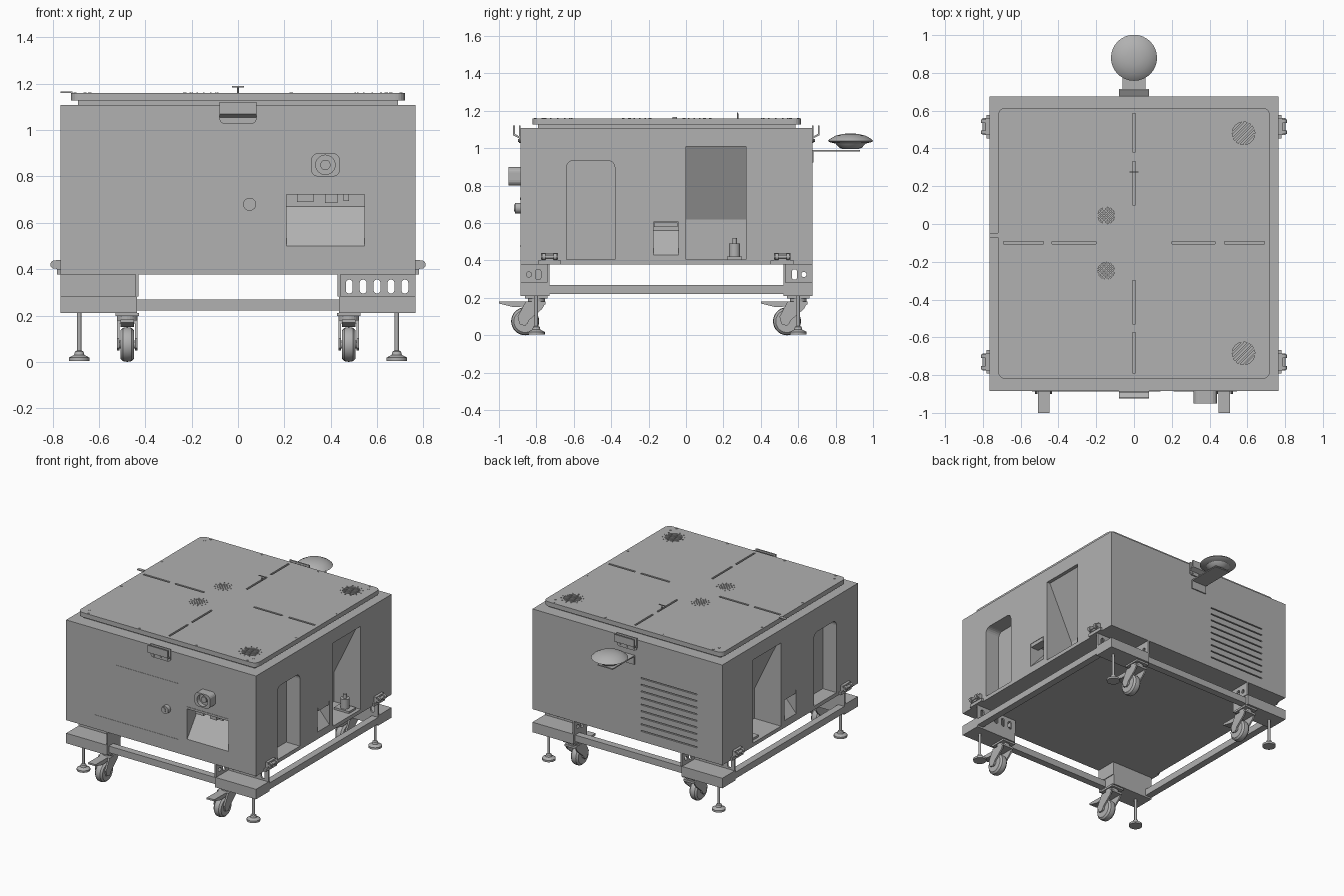
import bpy, bmesh, math
from mathutils import Matrix, Vector

if "Cube" in bpy.data.objects:
    bpy.data.objects.remove(bpy.data.objects["Cube"], do_unlink=True)

GREY = (0.44, 0.44, 0.44, 1)
mat = bpy.data.materials.new("machine_grey")
mat.use_nodes = True
mat.diffuse_color = GREY
mat.node_tree.nodes["Principled BSDF"].inputs["Base Color"].default_value = GREY

AXES = {"X": Matrix.Rotation(math.pi / 2, 4, "Y"), "Y": Matrix.Rotation(-math.pi / 2, 4, "X"), "Z": Matrix()}


def box(bm, x0, x1, y0, y1, z0, z1):
    m = Matrix.Translation(((x0 + x1) / 2, (y0 + y1) / 2, (z0 + z1) / 2))
    m = m @ Matrix.Diagonal((abs(x1 - x0), abs(y1 - y0), abs(z1 - z0), 1))
    bmesh.ops.create_cube(bm, size=1, matrix=m)


def cyl(bm, c, r, depth, axis="Z", seg=24, r2=None):
    bmesh.ops.create_cone(bm, cap_ends=True, segments=seg, radius1=r, radius2=r if r2 is None else r2,
                          depth=depth, matrix=Matrix.Translation(c) @ AXES[axis])


def prism(bm, pts, axis, a, b):
    place = {"X": lambda t, u, v: (t, u, v), "Y": lambda t, u, v: (u, t, v), "Z": lambda t, u, v: (u, v, t)}[axis]
    rings = [[bm.verts.new(place(t, u, v)) for u, v in pts] for t in (a, b)]
    for ring in rings:
        bm.faces.new(ring)
    n = len(pts)
    for i in range(n):
        j = (i + 1) % n
        bm.faces.new((rings[0][i], rings[0][j], rings[1][j], rings[1][i]))


def rounded(u0, u1, v0, v1, r, low=True, high=True, steps=5):
    """Rectangle outline with rounded low and/or high corners."""
    out = []
    for u, v, start, on in ((u1 - r, v1 - r, 0, high), (u0 + r, v1 - r, 1, high),
                            (u0 + r, v0 + r, 2, low), (u1 - r, v0 + r, 3, low)):
        if on:
            for k in range(steps + 1):
                a = (start + k / steps) * math.pi / 2
                out.append((u + r * math.cos(a), v + r * math.sin(a)))
        else:
            out.append((u1 if start in (0, 3) else u0, v1 if start < 2 else v0))
    return out


def lathe(bm, profile, c, axis="Z", steps=32):
    m = Matrix.Translation(c) @ AXES[axis]
    vs = [bm.verts.new(m @ Vector((r, 0, z))) for r, z in profile]
    es = [bm.edges.new(p) for p in zip(vs, vs[1:])]
    bmesh.ops.spin(bm, geom=vs + es, cent=c, axis=m.to_3x3() @ Vector((0, 0, 1)),
                   angle=2 * math.pi, steps=steps)
    bmesh.ops.remove_doubles(bm, verts=bm.verts[:], dist=1e-5)


def finish(name, bm, smooth=False):
    bmesh.ops.recalc_face_normals(bm, faces=bm.faces[:])
    me = bpy.data.meshes.new(name)
    bm.to_mesh(me)
    bm.free()
    me.materials.append(mat)
    ob = bpy.data.objects.new(name, me)
    bpy.context.collection.objects.link(ob)
    if smooth:
        bpy.ops.object.select_all(action="DESELECT")
        ob.select_set(True)
        bpy.context.view_layer.objects.active = ob
        bpy.ops.object.shade_smooth_by_angle(angle=math.radians(35))
    return ob


def cut(target, bm):
    cutter = finish("cutter", bm)
    cutter.hide_render = True
    mod = target.modifiers.new("cut", "BOOLEAN")
    mod.operation, mod.solver, mod.object = "DIFFERENCE", "EXACT", cutter
    deps = bpy.context.evaluated_depsgraph_get()
    target.data = bpy.data.meshes.new_from_object(target.evaluated_get(deps))
    target.modifiers.clear()
    bpy.data.objects.remove(cutter, do_unlink=True)


W, FRONT, BACK, LOW, TOP = 0.765, -0.885, 0.675, 0.378, 1.108

# Cabinet body with its pockets
bm = bmesh.new()
box(bm, -W, W, FRONT, BACK, LOW, TOP)
body = finish("cabinet_body", bm)
bm = bmesh.new()
for s in (-1, 1):
    prism(bm, rounded(-0.64, -0.38, 0.405, 0.935, 0.04, low=False), "X", s * (W - 0.11), s * (W + 0.05))
    prism(bm, [(s * x, z) for x, z in ((0.8, 1.01), (0.74, 1.01), (0.55, 0.62), (0.55, 0.405), (0.8, 0.405))],
          "Y", 0, 0.32)
    prism(bm, [(s * x, z) for x, z in ((0.8, 0.605), (0.65, 0.605), (0.65, 0.56), (W, 0.43), (0.8, 0.43))],
          "Y", -0.175, -0.04)
prism(bm, [(-0.95, 0.735), (-0.76, 0.735), (-0.76, 0.67), (FRONT, 0.5), (-0.95, 0.5)], "X", 0.21, 0.545)
for i in range(9):
    z = 0.45 + i * 0.048
    box(bm, -0.56, -0.11, BACK - 0.012, BACK + 0.05, z, z + 0.008)
cut(body, bm)

# Pocket fittings
bm = bmesh.new()
for x0, x1, z in ((0.255, 0.325, 0.69), (0.375, 0.43, 0.685), (0.455, 0.48, 0.695)):
    box(bm, x0, x1, -0.86, -0.78, z, 0.735)
box(bm, 0.21, 0.545, -0.888, -0.87, 0.722, 0.737)
finish("front_pocket_sockets", bm)
for s, side in ((1, "left"), (-1, "right")):
    bm = bmesh.new()
    box(bm, s * 0.70, s * 0.763, -0.17, -0.045, 0.578, 0.604)
    finish(side + "_pocket_handle", bm)
    bm = bmesh.new()
    box(bm, s * 0.62, s * 0.74, 0.22, 0.30, 0.405, 0.42)
    cyl(bm, (s * 0.68, 0.26, 0.455), 0.03, 0.07)
    cyl(bm, (s * 0.68, 0.26, 0.5), 0.012, 0.04)
    finish(side + "_pocket_plug", bm, True)

# Front socket and knob
bm = bmesh.new()
prism(bm, rounded(0.315, 0.44, 0.8, 0.9, 0.03), "Y", -0.95, FRONT)
socket = finish("front_socket", bm)
bm = bmesh.new()
cyl(bm, (0.377, -0.95, 0.85), 0.042, 0.06, "Y")
cut(socket, bm)
bm = bmesh.new()
cyl(bm, (0.377, -0.92, 0.85), 0.022, 0.03, "Y")
finish("socket_core", bm, True)
bm = bmesh.new()
cyl(bm, (0.05, -0.9, 0.68), 0.028, 0.03, "Y")
cyl(bm, (0.04, -0.91, 0.68), 0.018, 0.02, "Y")
finish("front_knob", bm, True)

# Front seams
bm = bmesh.new()
box(bm, -0.36, 0.14, FRONT - 0.002, FRONT, 0.883, 0.887)
box(bm, -0.54, 0.14, FRONT - 0.002, FRONT, 0.476, 0.48)
finish("front_seams", bm)

# Lid with gasket, slots and vents
bm = bmesh.new()
box(bm, -0.69, 0.69, -0.79, 0.585, TOP, 1.128)
finish("lid_gasket", bm)
bm = bmesh.new()
prism(bm, rounded(-0.72, 0.72, -0.82, 0.615, 0.04), "Z", 1.127, 1.16)
lid = finish("lid", bm)
VENTS = ((0.58, 0.48, 0.06), (0.58, -0.685, 0.06), (-0.147, 0.045, 0.045), (-0.147, -0.247, 0.045))
bm = bmesh.new()
for a, b in ((0.38, 0.585), (0.10, 0.33), (-0.53, -0.30), (-0.79, -0.575)):
    box(bm, -0.007, 0.007, a, b, 1.14, 1.2)
for a, b in ((-0.69, -0.48), (-0.435, -0.2), (0.2, 0.43), (0.48, 0.69)):
    box(bm, a, b, -0.107, -0.093, 1.14, 1.2)
for x, y, r in VENTS:
    cyl(bm, (x, y, 1.17), r, 0.06, seg=32)
cut(lid, bm)
bm = bmesh.new()
for x, y, r in VENTS:
    for turn in (45,) if r > 0.05 else (45, -45):
        for k in range(-2, 3):
            d = k * r * 0.36
            half = math.sqrt(r * r - d * d)
            m = (Matrix.Translation((x, y, 1.153)) @ Matrix.Rotation(math.radians(turn), 4, "Z")
                 @ Matrix.Translation((0, d, 0)) @ Matrix.Diagonal((2 * half, r * 0.18, 0.012, 1)))
            bmesh.ops.create_cube(bm, size=1, matrix=m)
finish("vent_bars", bm)
bm = bmesh.new()
for x, y, r in VENTS:
    for k in range(12):
        a = k * math.pi / 6
        cyl(bm, (x + (r + 0.014) * math.cos(a), y + (r + 0.014) * math.sin(a), 1.161), 0.004, 0.004, seg=6)
for s in (-1, 1):
    for x, y in ((0.23, 0.6), (0.23, -0.805), (0.64, 0.6), (0.64, -0.805), (0.66, 0.56),
                 (0.66, -0.765), (0.703, 0.13), (0.703, -0.335)):
        cyl(bm, (s * x, y, 1.161), 0.007, 0.004, seg=8)
finish("lid_bolts", bm)
bm = bmesh.new()
box(bm, -0.765, -0.715, -0.072, -0.048, 1.16, 1.166)
finish("lid_tab", bm)
bm = bmesh.new()
box(bm, -0.025, 0.025, 0.273, 0.279, 1.185, 1.19)
cyl(bm, (0, 0.276, 1.172), 0.004, 0.03, seg=8)
finish("lid_pin", bm)

# Lid hooks, front and back
for name, y0, s in (("front_hook", FRONT, -1), ("back_hook", BACK, 1)):
    bm = bmesh.new()
    prism(bm, rounded(-0.08, 0.08, 1.028, 1.122, 0.022, high=False), "Y", y0, y0 + s * 0.008)
    prism(bm, [(y0 + s * d, z) for d, z in ((0, 1.05), (0.04, 1.07), (0.04, 1.122), (0.03, 1.122),
                                            (0.03, 1.077), (0, 1.06))], "X", -0.08, 0.08)
    for x in (-0.055, 0, 0.055):
        cyl(bm, (x, y0 + s * 0.01, 1.042), 0.008, 0.008, "Y", 10)
    finish(name, bm)

# Dish antenna on its arm
bm = bmesh.new()
lathe(bm, [(0, 0.082), (0.04, 0.08), (0.08, 0.07), (0.11, 0.053), (0.122, 0.042), (0.11, 0.035),
           (0.08, 0.028), (0.06, 0.005), (0.045, 0), (0, 0)], (0, 0.88, 0.997))
finish("dish", bm, True)
bm = bmesh.new()
box(bm, -0.06, 0.06, BACK, 0.93, 0.982, 0.99)
box(bm, -0.06, 0.06, BACK, BACK + 0.008, 0.925, 0.99)
finish("dish_arm", bm)

# Base rails
bm = bmesh.new()
for s in (-1, 1):
    box(bm, s * 0.715, s * W, -0.74, 0.53, 0.222, 0.27)
for y in (FRONT + 0.02, BACK - 0.07):
    box(bm, -0.44, 0.44, y, y + 0.05, 0.222, 0.27)
finish("base_rails", bm)

FORK = [(0.05, 0.175), (-0.06, 0.175), (-0.1, 0.1), (-0.09, 0.06), (-0.06, 0.05), (-0.04, 0.08), (0.03, 0.14)]
for sx, side in ((1, "left"), (-1, "right")):
    for sy, end in ((-1, "front"), (1, "back")):
        tag = end + "_" + side
        edge = FRONT if sy < 0 else BACK
        inner = edge - sy * 0.155
        mid = -0.80 if sy < 0 else 0.60

        # Corner tray and slotted walls that carry the cabinet
        bm = bmesh.new()
        box(bm, sx * 0.435, sx * W, edge, inner, 0.21, 0.283)
        finish(tag + "_tray", bm)
        bm = bmesh.new()
        box(bm, sx * 0.43, sx * W, inner, inner + sy * 0.012, 0.283, LOW)
        box(bm, sx * 0.43, sx * 0.442, inner + sy * 0.012, edge, 0.283, LOW)
        walls = finish(tag + "_walls", bm)
        if tag != "front_right":
            bm = bmesh.new()
            for k in range(5):
                x = sx * (0.48 + k * 0.06)
                prism(bm, rounded(x - 0.015, x + 0.015, 0.295, 0.355, 0.0149), "Y", inner - 0.05, inner + 0.05)
            y = inner + sy * 0.06
            prism(bm, rounded(y - 0.014, y + 0.014, 0.297, 0.353, 0.0139), "X", sx * 0.40, sx * 0.47)
            cyl(bm, (sx * 0.435, inner + sy * 0.11, 0.325), 0.014, 0.08, "X", 16)
            cut(walls, bm)

        # Levelling foot
        bm = bmesh.new()
        lathe(bm, [(0, 0.23), (0.009, 0.23), (0.009, 0.05), (0.018, 0.045), (0.022, 0.03), (0.045, 0.018),
                   (0.045, 0.004), (0, 0.004)], (sx * 0.685, mid, 0), steps=20)
        finish(tag + "_foot", bm, True)

        # Caster
        cx = sx * 0.478
        bm = bmesh.new()
        lathe(bm, [(0, 0.03), (0.06, 0.03), (0.072, 0.018), (0.075, 0), (0.072, -0.018), (0.06, -0.03),
                   (0, -0.03)], (cx, mid - 0.06, 0.075), "X", 28)
        cyl(bm, (cx, mid - 0.06, 0.075), 0.018, 0.09, "X", 12)
        finish(tag + "_wheel", bm, True)
        bm = bmesh.new()
        for s in (-1, 1):
            prism(bm, [(mid + y, z) for y, z in FORK], "X", cx + s * 0.034, cx + s * 0.045)
        box(bm, cx - 0.045, cx + 0.045, mid - 0.06, mid + 0.05, 0.165, 0.18)
        cyl(bm, (cx, mid, 0.188), 0.045, 0.02)
        box(bm, cx - 0.05, cx + 0.05, mid - 0.06, mid + 0.06, 0.197, 0.212)
        prism(bm, [(mid - 0.05, 0.18), (mid - 0.2, 0.182), (mid - 0.2, 0.17), (mid - 0.12, 0.15),
                   (mid - 0.05, 0.155)], "X", cx - 0.03, cx + 0.03)
        finish(tag + "_caster_fork", bm)

        # Side latch
        ly = -0.73 if sy < 0 else 0.515
        bm = bmesh.new()
        box(bm, sx * W, sx * 0.78, ly - 0.062, ly + 0.062, 0.378, 0.4)
        box(bm, sx * W, sx * 0.785, ly - 0.045, ly + 0.045, 0.4, 0.44)
        for s in (-1, 1):
            cyl(bm, (sx * 0.792, ly + s * 0.03, 0.42), 0.018, 0.018, "Y", 14)
        cyl(bm, (sx * 0.792, ly, 0.42), 0.01, 0.09, "Y", 12)
        finish(tag + "_latch", bm, True)
